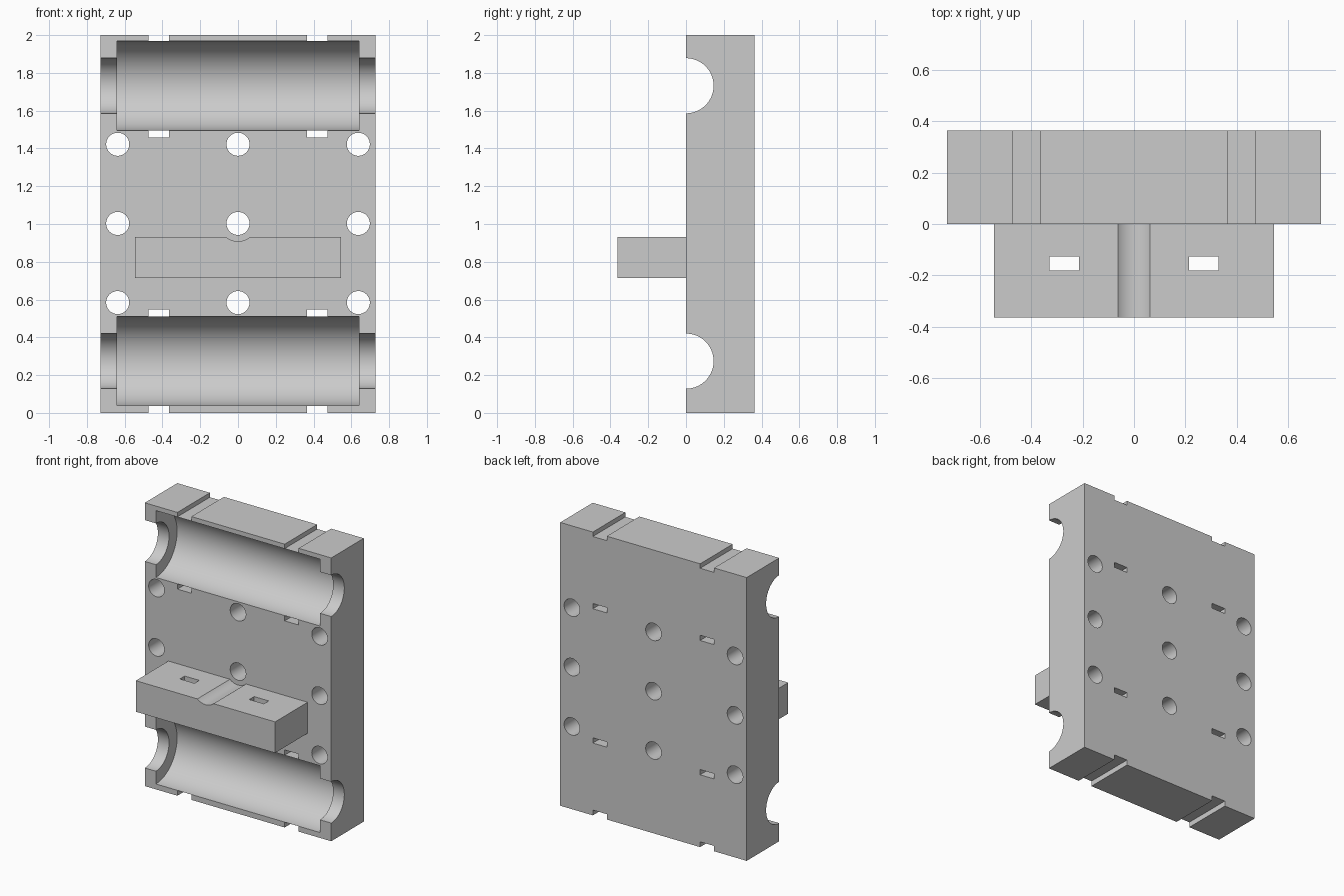
import bpy
from math import pi

if "Cube" in bpy.data.objects:
    bpy.data.objects.remove(bpy.data.objects["Cube"], do_unlink=True)

grey = bpy.data.materials.new("plain grey")
grey.use_nodes = True
colour = (0.6, 0.6, 0.6, 1)
grey.diffuse_color = colour
grey.node_tree.nodes["Principled BSDF"].inputs["Base Color"].default_value = colour


def box(name, x, y, z):
    """Box spanning the given (low, high) ranges."""
    spans = (x, y, z)
    bpy.ops.mesh.primitive_cube_add(size=1, location=[(a + b) / 2 for a, b in spans])
    ob = bpy.context.object
    ob.name = name
    ob.scale = [b - a for a, b in spans]
    bpy.ops.object.transform_apply(location=True, rotation=True, scale=True)
    ob.data.materials.append(grey)
    return ob


def rod(name, radius, length, centre, axis, sides=64):
    """Cylinder along the x or y axis."""
    turn = (0, pi / 2, 0) if axis == "x" else (pi / 2, 0, 0)
    bpy.ops.mesh.primitive_cylinder_add(vertices=sides, radius=radius, depth=length,
                                        location=centre, rotation=turn)
    ob = bpy.context.object
    ob.name = name
    bpy.ops.object.transform_apply(location=True, rotation=True, scale=True)
    ob.data.materials.append(grey)
    return ob


def cut(target, cutter):
    """Subtract the cutter from the target and discard it."""
    mod = target.modifiers.new("cut", "BOOLEAN")
    mod.operation = "DIFFERENCE"
    mod.solver = "EXACT"
    mod.object = cutter
    bpy.context.view_layer.objects.active = target
    bpy.ops.object.modifier_apply(modifier=mod.name)
    bpy.data.objects.remove(cutter, do_unlink=True)


def finish(ob):
    bpy.ops.object.select_all(action="DESELECT")
    ob.select_set(True)
    bpy.context.view_layer.objects.active = ob
    bpy.ops.object.shade_smooth_by_angle(angle=pi / 6)


DEPTH = 0.363
MIDDLE = 1.003
CRADLE = 0.236

# Main block
block = box("main_block", (-0.728, 0.728), (0, DEPTH), (0, 2))

for side in (-1, 1):
    z = MIDDLE + side * 0.729
    # Half-round cradle with narrower open ends
    cut(block, rod("cradle_cutter", CRADLE, 1.282, (0, 0, z), "x", 96))
    cut(block, rod("end_cutter", 0.146, 1.7, (0, 0, z), "x", 96))
    # Strap slots inside and strap grooves on the outer edge
    inner = z - side * (CRADLE + 0.0005)
    outer = z + side * (CRADLE + 0.0005)
    for x in (-0.419, 0.419):
        width = (x - 0.0545, x + 0.0545)
        through = (-0.1, DEPTH + 0.1)
        cut(block, box("slot_cutter", width, through,
                       sorted((inner, inner - side * 0.037))))
        cut(block, box("groove_cutter", width, through,
                       sorted((outer, outer + side * 0.1))))

# Grid of bolt holes
for x in (-0.637, 0, 0.637):
    for row in (-1, 0, 1):
        cut(block, rod("hole_cutter", 0.061, 1, (x, DEPTH / 2, MIDDLE + row * 0.419), "y"))
finish(block)

# Front shelf with a shallow channel and two strap slots
shelf = box("front_shelf", (-0.544, 0.544), (-DEPTH, 0), (0.713, 0.932))
cut(shelf, rod("channel_cutter", 0.095, 1, (0, -DEPTH / 2, MIDDLE), "y", 96))
for x in (-0.271, 0.271):
    cut(shelf, box("shelf_slot_cutter", (x - 0.057, x + 0.057), (-0.18, -0.126), (0.5, 1.2)))
finish(shelf)
